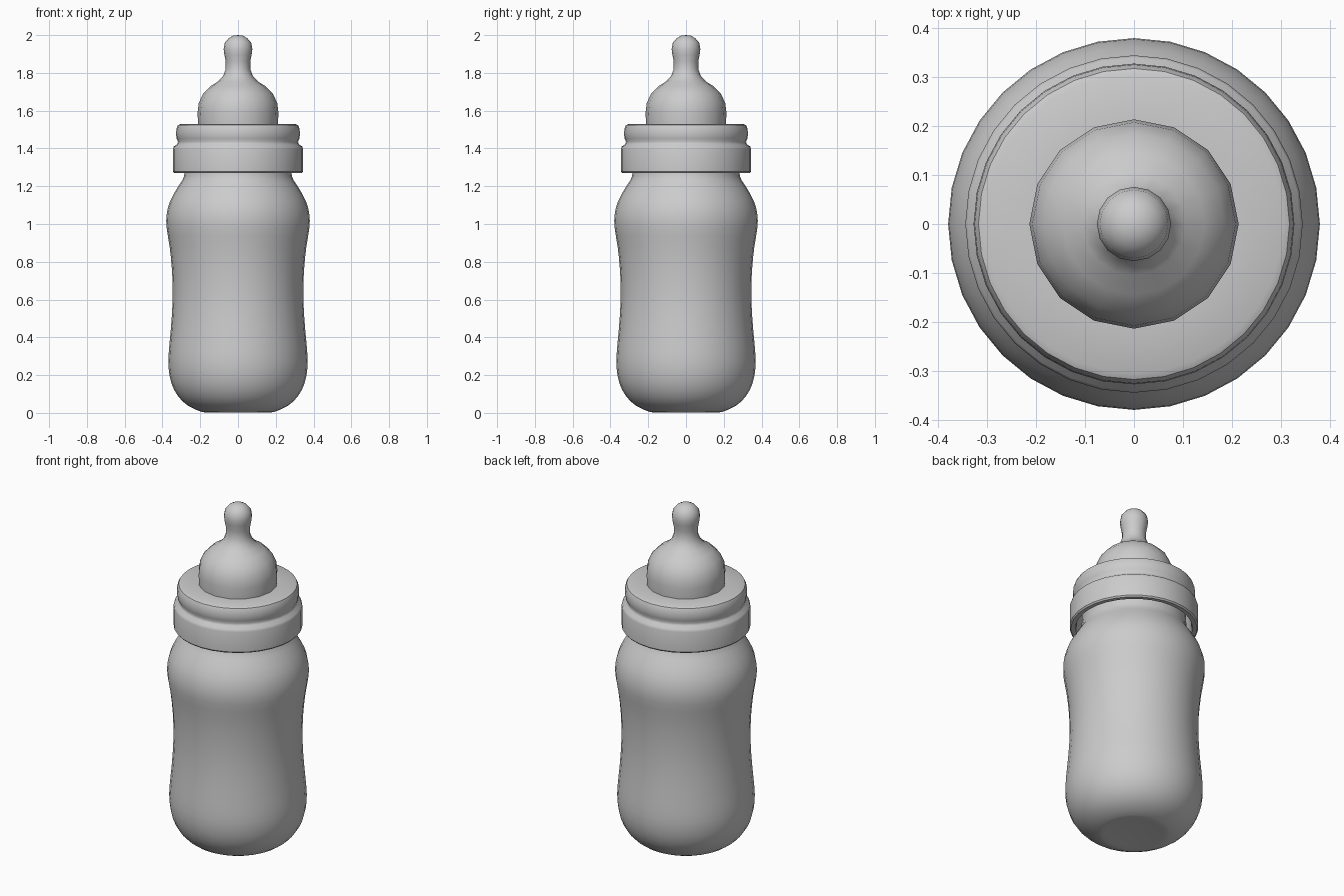
import bpy, bmesh, math

if "Cube" in bpy.data.objects:
    bpy.data.objects.remove(bpy.data.objects["Cube"])


def lathe(name, profile, sides, smooth_steps=0, angle=40):
    """Spin an (r, z) profile around z; optionally refine it with a spline."""
    pts = profile
    if smooth_steps:
        pts = []
        for i in range(len(profile) - 1):
            p0, p1 = profile[max(i - 1, 0)], profile[i]
            p2, p3 = profile[i + 1], profile[min(i + 2, len(profile) - 1)]
            for s in range(smooth_steps):
                t = s / smooth_steps
                pts.append(tuple(
                    0.5 * (2 * b + (c - a) * t + (2 * a - 5 * b + 4 * c - d) * t * t
                           + (3 * b - a - 3 * c + d) * t ** 3)
                    for a, b, c, d in zip(p0, p1, p2, p3)))
        pts.append(profile[-1])
    bm = bmesh.new()
    rings = []
    for r, z in pts:
        if r < 1e-4:
            rings.append([bm.verts.new((0, 0, z))] * sides)
        else:
            rings.append([bm.verts.new((r * math.cos(math.tau * k / sides),
                                        r * math.sin(math.tau * k / sides), z))
                          for k in range(sides)])
    for lo, hi in zip(rings, rings[1:]):
        for k in range(sides):
            n = (k + 1) % sides
            bm.faces.new(list(dict.fromkeys((lo[k], lo[n], hi[n], hi[k]))))
    bmesh.ops.recalc_face_normals(bm, faces=bm.faces)
    mesh = bpy.data.meshes.new(name)
    bm.to_mesh(mesh)
    bm.free()
    ob = bpy.data.objects.new(name, mesh)
    bpy.context.collection.objects.link(ob)
    bpy.ops.object.select_all(action='DESELECT')
    ob.select_set(True)
    bpy.context.view_layer.objects.active = ob
    bpy.ops.object.shade_smooth_by_angle(angle=math.radians(angle))
    return ob


# Waisted bottle with rounded base, running up into the collar
lathe("bottle", [(0, 0.01), (0.15, 0.005), (0.19, 0.005), (0.26, 0.035), (0.315, 0.085),
                 (0.352, 0.155), (0.368, 0.24), (0.366, 0.33), (0.355, 0.45),
                 (0.346, 0.60), (0.349, 0.75), (0.362, 0.88), (0.378, 0.98),
                 (0.378, 1.05), (0.36, 1.12), (0.322, 1.19), (0.293, 1.235),
                 (0.283, 1.27), (0.28, 1.33), (0.28, 1.48)], 32, 2)

# Screw collar: lower band, groove, rounded upper band, open underside
lathe("screw_collar", [(0.28, 1.44), (0.305, 1.43), (0.308, 1.29), (0.313, 1.272),
                       (0.338, 1.27), (0.345, 1.278), (0.345, 1.395), (0.340, 1.41),
                       (0.322, 1.422), (0.318, 1.435), (0.325, 1.452), (0.328, 1.475),
                       (0.326, 1.505), (0.318, 1.523), (0.305, 1.529), (0.19, 1.529)], 32)

# Feeding teat, sixteen sided
lathe("teat", [(0.211, 1.50), (0.212, 1.53), (0.214, 1.59), (0.208, 1.64), (0.185, 1.69),
               (0.145, 1.73), (0.105, 1.755), (0.078, 1.785), (0.065, 1.82),
               (0.065, 1.86), (0.072, 1.895), (0.076, 1.925), (0.070, 1.96),
               (0.048, 1.985), (0.025, 1.997), (0, 2.0)], 16, angle=60)
